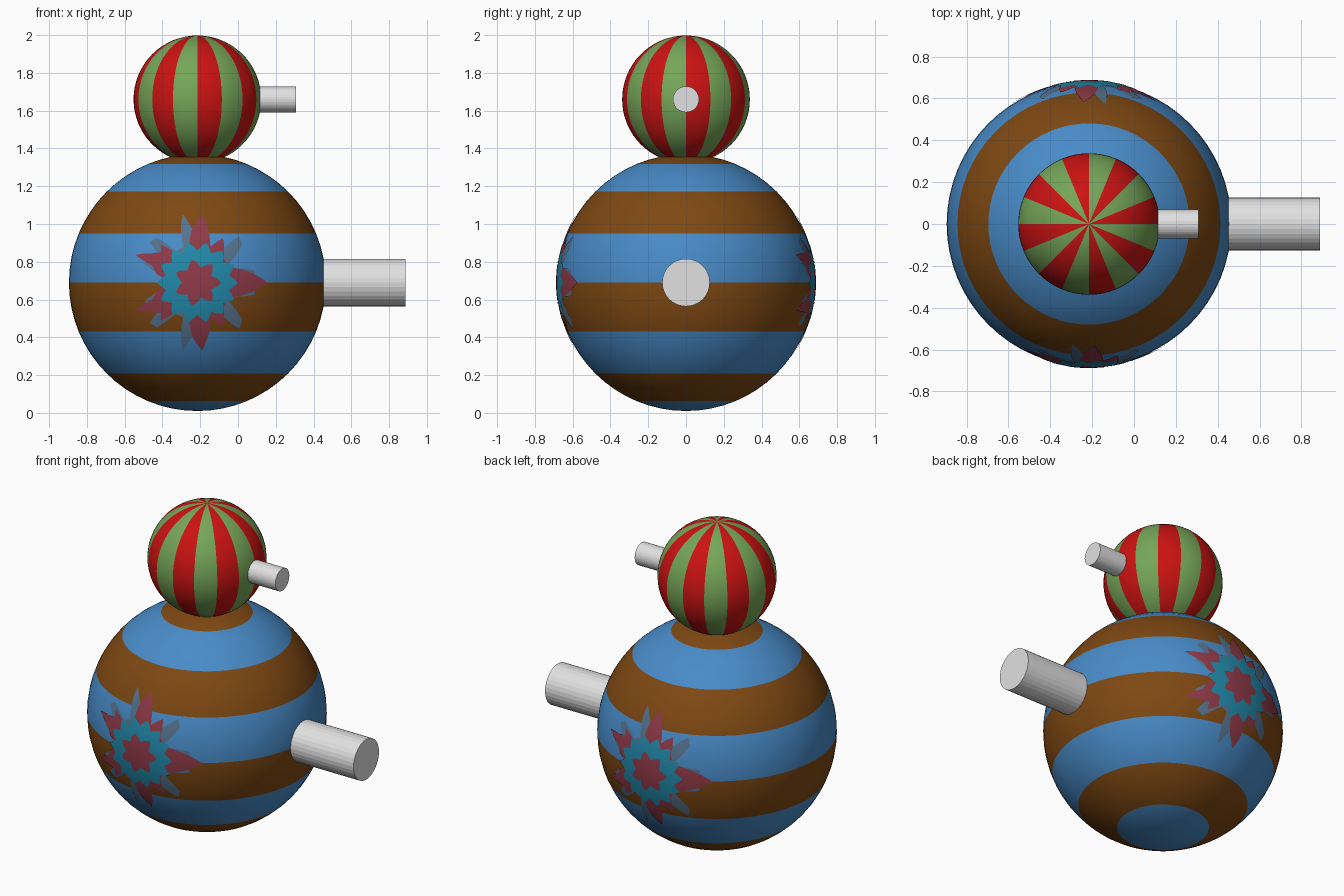
import bpy, bmesh, math

if "Cube" in bpy.data.objects:
    bpy.data.objects.remove(bpy.data.objects["Cube"])

CX = -0.215                      # both balls share this x
BODY_Z, BODY_R = 0.69, 0.68
HEAD_Z, HEAD_R = 1.66, 0.338


def material(name, rgb):
    m = bpy.data.materials.new(name)
    m.diffuse_color = (*rgb, 1)
    m.use_nodes = True
    m.node_tree.nodes["Principled BSDF"].inputs["Base Color"].default_value = m.diffuse_color
    return m


blue = material("blue", (0.065, 0.26, 0.58))
brown = material("brown", (0.21, 0.065, 0.006))
red = material("red", (0.60, 0.006, 0.006))
green = material("green", (0.18, 0.38, 0.10))
grey = material("light grey", (0.75, 0.75, 0.75))
teal = material("teal", (0.015, 0.25, 0.40))
maroon = material("muted red", (0.28, 0.042, 0.065))
slate = material("slate blue", (0.09, 0.17, 0.27))


def finish(name, bm, mats, smooth=True):
    mesh = bpy.data.meshes.new(name)
    for f in bm.faces:
        f.smooth = smooth
    bm.to_mesh(mesh)
    bm.free()
    for m in mats:
        mesh.materials.append(m)
    ob = bpy.data.objects.new(name, mesh)
    bpy.context.collection.objects.link(ob)
    return ob


def striped_ball(name, z, r, mats, rule):
    bm = bmesh.new()
    bmesh.ops.create_uvsphere(bm, u_segments=64, v_segments=32, radius=r)
    for f in bm.faces:
        f.material_index = rule(f.calc_center_median())
    finish(name, bm, mats).location = (CX, 0, z)


def latitude_band(c):            # 22.5 degree horizontal bands
    lat = math.degrees(math.atan2(c.z, math.hypot(c.x, c.y)))
    return math.floor(lat / 22.5) % 2


def longitude_band(c):           # 22.5 degree vertical bands
    return math.floor(math.degrees(math.atan2(c.y, c.x)) / 22.5) % 2


striped_ball("body", BODY_Z, BODY_R, [blue, brown], latitude_band)
striped_ball("head", HEAD_Z, HEAD_R, [red, green], longitude_band)


# Round pegs pointing to +x
def peg(name, x0, x1, z, r):
    bm = bmesh.new()
    bmesh.ops.create_cone(bm, cap_ends=True, segments=32, radius1=r, radius2=r, depth=x1 - x0)
    ob = finish(name, bm, [grey], smooth=False)
    ob.rotation_euler = (0, math.pi / 2, 0)
    ob.location = ((x0 + x1) / 2, 0, z)


peg("body_peg", 0.42, 0.888, BODY_Z, 0.126)
peg("head_peg", 0.09, 0.307, HEAD_Z, 0.069)


# Painted flower: thin curved plates with a radial outline, hugging the body
def outline(points):
    def radius(deg):
        d = deg if deg <= 180 else 360 - deg      # mirrored top to bottom
        for (a0, r0), (a1, r1) in zip(points, points[1:]):
            if d <= a1:
                return r0 + (r1 - r0) * (d - a0) / (a1 - a0)
        return points[-1][1]
    return radius


def zigzag(count, low, high):
    step = 180 / count
    return outline([(i * step, low if i % 2 else high) for i in range(count + 1)])


def plate(name, radius, lift, mat, back):
    n, rings = 180, 10
    R = BODY_R + lift
    side = -1 if back else 1
    bm = bmesh.new()

    def vert(u, v):
        return bm.verts.new((CX + side * u, -side * math.sqrt(R * R - u * u - v * v), BODY_Z + v))

    centre = vert(0, 0)
    prev = None
    for k in range(1, rings + 1):
        ring = []
        for i in range(n):
            a = 360 * i / n
            r = radius(a) * k / rings
            ring.append(vert(r * math.cos(math.radians(a)), r * math.sin(math.radians(a))))
        for i in range(n):
            j = (i + 1) % n
            if prev:
                bm.faces.new((prev[i], ring[i], ring[j], prev[j]))
            else:
                bm.faces.new((centre, ring[i], ring[j]))
        prev = ring
    finish(name, bm, [mat])


tips = outline([(0, .30), (12, .31), (20, .22), (30, .18), (40, .31), (48, .33), (54, .20),
                (85, .20), (97, .30), (102, .37), (107, .30), (112, .20), (125, .20),
                (132, .32), (140, .33), (146, .20), (160, .30), (170, .18), (180, .15)])
petals = outline([(0, .37), (14, .26), (26, .18), (44, .19), (60, .27), (70, .20), (86, .36),
                  (95, .29), (103, .20), (110, .17), (125, .18), (134, .28), (140, .25),
                  (148, .29), (156, .36), (160, .25), (168, .22), (176, .15), (180, .15)])
for back in (False, True):
    tag = "back" if back else "front"
    plate(tag + "_flower_tips", tips, 0.002, slate, back)
    plate(tag + "_flower_petals", petals, 0.004, maroon, back)
    plate(tag + "_flower_disc", zigzag(14, .17, .215), 0.006, teal, back)
    plate(tag + "_flower_centre", zigzag(7, .08, .125), 0.008, maroon, back)
